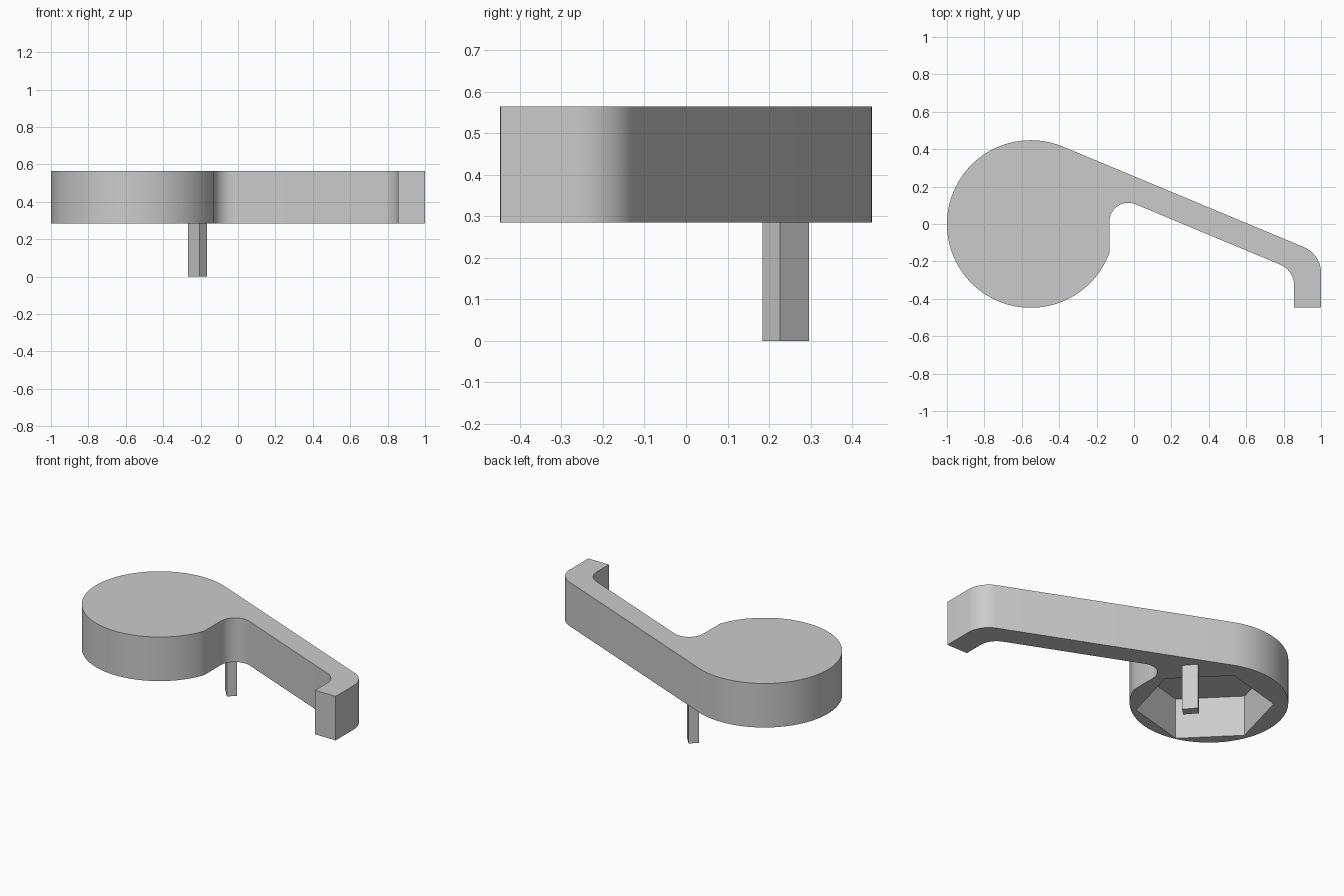
import bpy
import bmesh
from math import cos, sin, tan, atan, radians, pi, sqrt
from mathutils import Vector

cube = bpy.data.objects.get("Cube")
if cube:
    bpy.data.objects.remove(cube, do_unlink=True)

# Single plain grey
grey = bpy.data.materials.new("plain grey")
grey.use_nodes = True
colour = (0.6, 0.6, 0.6, 1)
grey.diffuse_color = colour
grey.node_tree.nodes["Principled BSDF"].inputs["Base Color"].default_value = colour

# Main dimensions
BOTTOM, TOP, CEILING = 0.285, 0.565, 0.54
DISC = Vector((-0.552, 0))
RADIUS = 0.448
SLOPE = -0.417
THICK = 0.135
tilt = atan(SLOPE)
normal = Vector((-sin(tilt), cos(tilt)))
tangent = DISC + RADIUS * normal


def arc(centre, r, start, end, steps):
    """Points along an arc, angles in radians."""
    return [centre + r * Vector((cos(a), sin(a)))
            for a in (start + (end - start) * i / steps for i in range(steps + 1))]


def arm_y(x, depth):
    """Height of the arm edge lying 'depth' inside its back face."""
    return tangent.y + SLOPE * (x - tangent.x) - depth / cos(tilt)


def bend(x, depth, r):
    """Rounded corner where the sloping arm edge meets the upright hook edge."""
    centre = Vector((x - r, arm_y(x - r, depth + r)))
    return arc(centre, r, pi / 2 + tilt, 0, 12)


def add_loop(bm, points, z):
    return [bm.verts.new((p.x, p.y, z)) for p in points]


def loop_edges(bm, loop):
    return [bm.edges.new((loop[i - 1], loop[i])) for i in range(len(loop))]


def wall(bm, lower, upper):
    for i in range(len(lower)):
        bm.faces.new((lower[i - 1], lower[i], upper[i], upper[i - 1]))


def finish(bm, name):
    bmesh.ops.recalc_face_normals(bm, faces=bm.faces)
    mesh = bpy.data.meshes.new(name)
    bm.to_mesh(mesh)
    bm.free()
    mesh.materials.append(grey)
    obj = bpy.data.objects.new(name, mesh)
    bpy.context.collection.objects.link(obj)
    bpy.ops.object.select_all(action="DESELECT")
    obj.select_set(True)
    bpy.context.view_layer.objects.active = obj
    bpy.ops.object.shade_smooth_by_angle(angle=radians(30))
    return obj


# Outline: disc, notch beside the disc, arm and hooked tip
notch_x, notch_r = -0.131, 0.1
notch_c = Vector((notch_x + notch_r, arm_y(notch_x + notch_r, THICK + notch_r)))
rim_y = -sqrt(RADIUS ** 2 - (notch_x - DISC.x) ** 2)
rim_angle = atan(rim_y / (notch_x - DISC.x))
outline = arc(DISC, RADIUS, pi / 2 + tilt, 2 * pi + rim_angle, 72)
outline += arc(notch_c, notch_r, pi, pi / 2 + tilt, 16)
outline += bend(0.856, THICK, 0.12)
outline += [Vector((0.856, -0.447)), Vector((1, -0.447))]
outline += reversed(bend(1, 0, 0.15))

# Six-sided pocket in the underside of the disc
pocket_c = Vector((-0.564, -0.05))
pocket = [pocket_c + 0.39 * Vector((cos(a), sin(a)))
          for a in (radians(15 + 60 * i) for i in range(6))]

bm = bmesh.new()
low, high = add_loop(bm, outline, BOTTOM), add_loop(bm, outline, TOP)
mouth, roof = add_loop(bm, pocket, BOTTOM), add_loop(bm, pocket, CEILING)
rims = loop_edges(bm, low) + loop_edges(bm, mouth)
bmesh.ops.triangle_fill(bm, edges=rims, use_beauty=True)
wall(bm, low, high)
wall(bm, mouth, roof)
bm.faces.new(high)
bm.faces.new(roof)
finish(bm, "lever_body")

# Rectangular peg under the root of the arm
peg_c = Vector((-0.216, 0.24))
along = Vector((cos(radians(45)), sin(radians(45)))) * 0.03
across = Vector((-sin(radians(41)), cos(radians(41)))) * 0.046
corners = [peg_c + i * along + j * across
           for i, j in ((-1, -1), (1, -1), (1, 1), (-1, 1))]
bm = bmesh.new()
low, high = add_loop(bm, corners, 0), add_loop(bm, corners, BOTTOM + 0.02)
wall(bm, low, high)
bm.faces.new(low)
bm.faces.new(high)
finish(bm, "peg")
